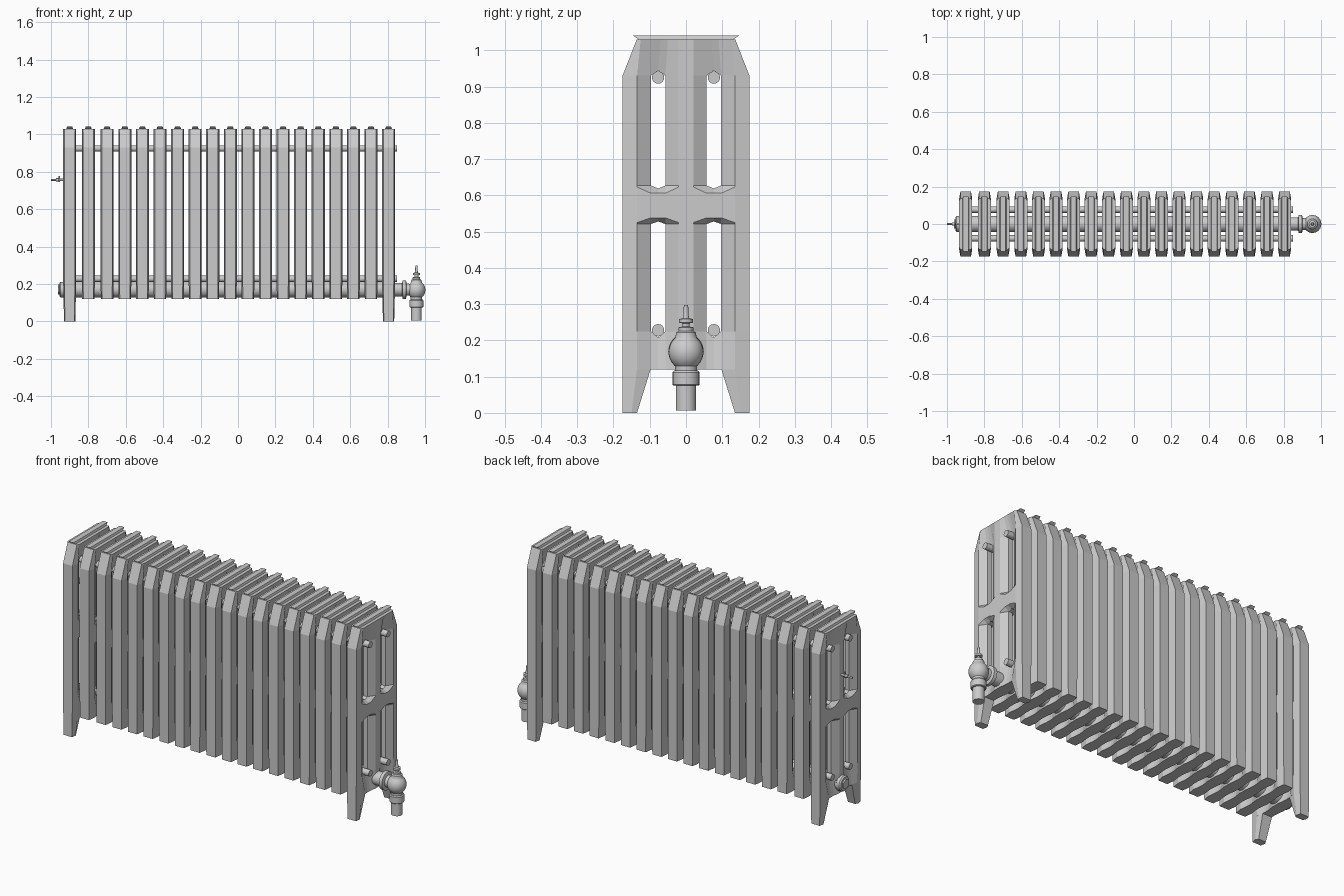
import bpy, bmesh, math
from mathutils import Matrix

if "Cube" in bpy.data.objects:
    bpy.data.objects.remove(bpy.data.objects["Cube"])


def finish(name, bm, x=0.0):
    bmesh.ops.remove_doubles(bm, verts=bm.verts, dist=1e-5)
    bmesh.ops.recalc_face_normals(bm, faces=bm.faces)
    me = bpy.data.meshes.new(name)
    bm.to_mesh(me)
    bm.free()
    return place(name, me, x)


def place(name, me, x=0.0):
    ob = bpy.data.objects.new(name, me)
    ob.location.x = x
    bpy.context.collection.objects.link(ob)
    return ob


def lathe(name, profile, loc, axis='Z', n=24):
    """Spin (radius, height) points into a closed solid along an axis."""
    bm = bmesh.new()
    rings = [[bm.verts.new((r * math.cos(2 * math.pi * k / n),
                            r * math.sin(2 * math.pi * k / n), h))
              for k in range(n)] for r, h in profile]
    for a, b in zip(rings, rings[1:]):
        for k in range(n):
            bm.faces.new((a[k], a[(k + 1) % n], b[(k + 1) % n], b[k]))
    bm.faces.new(rings[0])
    bm.faces.new(rings[-1])
    m = Matrix.Rotation(math.pi / 2, 4, 'Y') if axis == 'X' else Matrix()
    bm.transform(Matrix.Translation(loc) @ m)
    ob = finish(name, bm)
    if n > 8:
        bpy.ops.object.select_all(action='DESELECT')
        ob.select_set(True)
        bpy.context.view_layer.objects.active = ob
        bpy.ops.object.shade_smooth_by_angle(angle=math.radians(35))
    return ob


def lofts(name, sections, mirrored=((1, 1),)):
    """Loft a stack of matching outlines, copied for each (sx, sy)."""
    bm = bmesh.new()
    for sx, sy in mirrored:
        rs = [[bm.verts.new((x * sx, y * sy, z)) for x, y in o] for z, o in sections]
        n = len(rs[0])
        for a, b in zip(rs, rs[1:]):
            for k in range(n):
                bm.faces.new((a[k], a[(k + 1) % n], b[(k + 1) % n], b[k]))
        bm.faces.new(rs[0])
        bm.faces.new(rs[-1])
    return bm


# Section shell: a quarter relief grid (depth x over y, z), mirrored four ways
Y = [0, 0.02, 0.057, 0.077, 0.097, 0.135, 0.175]
Y_TOP = [0, 0.02, 0.05, 0.07, 0.09, 0.125, 0.136]
FLUTE = [0.035, 0.035, 0.012, 0.012, 0.012, 0.035, 0.028]
FLAT = [0.035, 0.035, 0.035, 0.035, 0.035, 0.035, 0.028]
BASE = [0.033, 0.033, 0.028, 0.027, 0.028, 0.033, 0.027]
# z, y columns, depths, z offset of slot centre, z offset at flute edges
ROWS = [(0.12, Y, BASE, 0, 0), (0.225, Y, FLUTE, -0.018, 0),
        (0.521, Y, FLUTE, 0.007, 0), (0.538, Y, FLAT, 0, -0.013),
        (0.606, Y, FLAT, 0, 0.017), (0.627, Y, FLUTE, -0.008, 0),
        (0.93, Y, FLUTE, 0.015, 0), (1.03, Y_TOP, FLAT, 0, 0)]
bm = bmesh.new()
for sx in (1, -1):
    for sy in (1, -1):
        g = []
        for z, ys, depth, mid, edge in ROWS:
            off = [0, edge, 0, mid, 0, edge, 0]
            g.append([bm.verts.new((d * sx, y * sy, z + o))
                      for y, d, o in zip(ys, depth, off)])
        faces = []
        for j in range(len(ROWS) - 1):
            for i in range(6):
                if j in (1, 5) and i in (2, 3):
                    continue            # open slots
                faces.append(bm.faces.new((g[j][i], g[j][i + 1],
                                           g[j + 1][i + 1], g[j + 1][i])))
        rim = [e for e in {e for f in faces for e in f.edges}
               if len(e.link_faces) == 1 and not all(abs(v.co.y) < 1e-6 for v in e.verts)]
        new = bmesh.ops.extrude_edge_only(bm, edges=rim)['geom']
        for v in new:
            if isinstance(v, bmesh.types.BMVert):
                v.co.x = 0

XS = [-0.90, -0.80, -0.70] + [-0.605 + 0.094 * k for k in range(16)]
shell = finish("section_01", bm, XS[0]).data
for k, x in enumerate(XS[1:], 2):
    place(f"section_{k:02d}", shell, x)


# Raised ridge along the top of every section
def rect(hx, hy):
    return [(-hx, -hy), (hx, -hy), (hx, hy), (-hx, hy)]


ridge = finish("top_ridge_01", lofts("top_ridge", [
    (1.025, rect(0.018, 0.128)), (1.03, rect(0.018, 0.13)),
    (1.041, rect(0.014, 0.147))]), XS[0]).data
for k, x in enumerate(XS[1:], 2):
    place(f"top_ridge_{k:02d}", ridge, x)


# Tapered feet under the two end sections
def foot(y0, y1, y2, a, b, c):
    return [(-a, y0), (a, y0), (b, y1), (c, y2), (-c, y2), (-b, y1)]


feet = finish("left_feet", lofts("feet", [
    (0.0, foot(0.135, 0.15, 0.175, 0.022, 0.03, 0.025)),
    (0.122, foot(0.097, 0.135, 0.175, 0.028, 0.033, 0.027))],
    ((1, 1), (1, -1))), XS[0]).data
place("right_feet", feet, XS[-1])

# Tie rods and the lower connecting pipe
for sy, side in ((-1, "front"), (1, "back")):
    for z, lvl in ((0.925, "upper"), (0.228, "lower")):
        lathe(f"{side}_{lvl}_tie_rod", [(0.017, -0.935), (0.017, 0.85)],
              (0, sy * 0.077, z), 'X', 16)
lathe("lower_pipe", [(0.043, -0.93), (0.043, 0.80)], (0, 0, 0.172), 'X')

# End plug on the left
lathe("plug_collar", [(0.036, -0.955), (0.042, -0.948), (0.042, -0.92)], (0, 0, 0.17), 'X')
lathe("plug_nut", [(0.027, -0.963), (0.027, -0.945)], (0, 0, 0.17), 'X', 6)

# Air vent on the left
lathe("vent_stem", [(0.005, -1.0), (0.005, -0.975), (0.009, -0.972),
                    (0.009, -0.96), (0.006, -0.957), (0.006, -0.93)], (0, 0, 0.757), 'X', 12)
lathe("vent_key", [(0.004, 0.745), (0.004, 0.778)], (-0.955, 0, 0), 'Z', 12)

# Valve: side union, body with bonnet, riser with collar
lathe("valve_union", [(0.036, 0.82), (0.036, 0.878), (0.049, 0.88), (0.049, 0.898),
                      (0.032, 0.902), (0.030, 0.95)], (0, 0, 0.17), 'X')
VX = 0.954
body = [(0.03, 0.112)]
body += [(0.048 * math.cos(math.radians(a)), 0.168 + 0.05 * math.sin(math.radians(a)))
         for a in range(-50, 51, 10)]
body += [(0.029, 0.21), (0.027, 0.222), (0.02, 0.226), (0.02, 0.236), (0.01, 0.238),
         (0.01, 0.247), (0.019, 0.249), (0.019, 0.259), (0.009, 0.261),
         (0.007, 0.27), (0.006, 0.298)]
lathe("valve_body", body, (VX, 0, 0))
lathe("valve_collar", [(0.034, 0.075), (0.037, 0.078), (0.037, 0.112), (0.033, 0.117)],
      (VX, 0, 0))
lathe("valve_riser", [(0.028, 0.006), (0.028, 0.08)], (VX, 0, 0))
